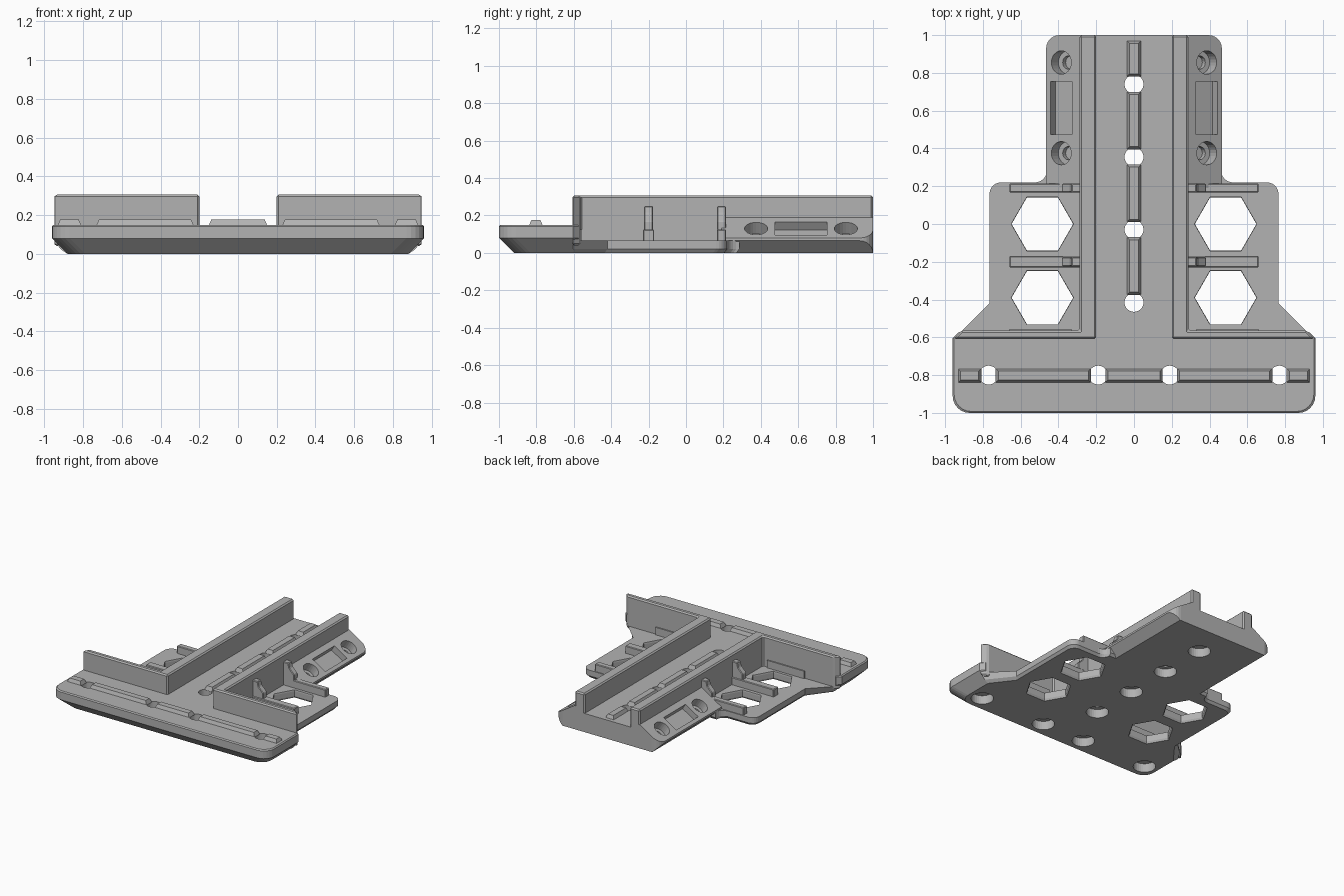
import bpy, bmesh, math
from mathutils import Matrix, Vector

if "Cube" in bpy.data.objects:
    bpy.data.objects.remove(bpy.data.objects["Cube"])

grey = bpy.data.materials.new("mid_grey")
grey.use_nodes = True
colour = (0.45, 0.45, 0.45, 1)
grey.diffuse_color = colour
grey.node_tree.nodes["Principled BSDF"].inputs["Base Color"].default_value = colour


def finish(name, bm):
    bmesh.ops.recalc_face_normals(bm, faces=bm.faces)
    mesh = bpy.data.meshes.new(name)
    bm.to_mesh(mesh)
    bm.free()
    mesh.materials.append(grey)
    obj = bpy.data.objects.new(name, mesh)
    bpy.context.scene.collection.objects.link(obj)
    return obj


def loft(name, rings):
    """Solid through stacked rings that share a point count."""
    bm = bmesh.new()
    loops = [[bm.verts.new(p) for p in ring] for ring in rings]
    n = len(loops[0])
    for a, b in zip(loops, loops[1:]):
        for i in range(n):
            j = (i + 1) % n
            bm.faces.new((a[i], a[j], b[j], b[i]))
    bm.faces.new(loops[0])
    bm.faces.new(loops[-1])
    return finish(name, bm)


def prism(name, outline, z0, z1):
    return loft(name, [[(x, y, z) for x, y in outline] for z in (z0, z1)])


def along_y(name, section, y0, y1):
    return loft(name, [[(x, y, z) for x, z in section] for y in (y0, y1)])


def mirrored(half):
    return half + [(-x, y) for x, y in reversed(half)]


def arc(cx, cy, r, start, end, steps=6):
    angles = [math.radians(start + (end - start) * i / steps) for i in range(steps + 1)]
    return [(cx + r * math.cos(a), cy + r * math.sin(a)) for a in angles]


def circle(x, y, r, sides=32):
    return arc(x, y, r, 0, 360, sides)[:-1]


def box(name, x0, x1, y0, y1, z0, z1):
    return prism(name, [(x0, y0), (x1, y0), (x1, y1), (x0, y1)], z0, z1)


def frustum(name, x0, x1, y0, y1, z0, z1, inset):
    """Box whose top is drawn in on all sides."""
    def ring(d, z):
        return [(x0 + d, y0 + d, z), (x1 - d, y0 + d, z), (x1 - d, y1 - d, z), (x0 + d, y1 - d, z)]
    return loft(name, [ring(0, z0), ring(inset, z1)])


def bevel(obj, width):
    mod = obj.modifiers.new("edge_bevel", "BEVEL")
    mod.width = width
    mod.segments = 1
    mod.limit_method = "ANGLE"


def combine(obj, others, operation):
    """Boolean the others into obj and remove them."""
    for other in others:
        other.hide_render = True
        mod = obj.modifiers.new(operation, "BOOLEAN")
        mod.operation = operation
        mod.solver = "EXACT"
        mod.object = other
    bpy.context.view_layer.update()
    graph = bpy.context.evaluated_depsgraph_get()
    mesh = bpy.data.meshes.new_from_object(obj.evaluated_get(graph))
    obj.modifiers.clear()
    obj.data = mesh
    for other in others:
        bpy.data.objects.remove(other)


# Front bar with a deep chamfer under its edge
def bar_ring(inset, z):
    half = [(0, -1 + inset)] + arc(0.87 - inset, -0.91 + inset, 0.09, -90, 0)
    half += [(0.96 - inset, -0.605), (0.93 - inset, -0.575), (0, -0.575)]
    return [(x, y, z) for x, y in mirrored(half) if True]


def bar_solid():
    rings = []
    for inset, z in ((0.08, 0), (0, 0.08), (0, 0.142), (0.008, 0.15)):
        ring = bar_ring(inset, z)
        rings.append([p for i, p in enumerate(ring) if p not in ring[:i]])
    return loft("base_plate", rings)


base = bar_solid()


# Side wing floor, with a diagonal brace to the bar and a fillet to the neck
def wing_ring(inset, diagonal_inset, z):
    half = [(0.96 - diagonal_inset, -0.605), (0.765 - inset, -0.42 - inset)]
    half += arc(0.705 - inset, 0.16 - inset, 0.06, 0, 90)
    half += arc(0.525, 0.285 - inset, 0.065, 270, 180)
    return [(x, y, z) for x, y in mirrored(half)]


wings = loft("wings", [wing_ring(0.015, 0.08, 0), wing_ring(0, 0.05, 0.02), wing_ring(0, 0.01, 0.065)])

# Neck: rounded block trimmed to a section with sloping shoulders
neck_half = [(0.465, 0.19)] + arc(0.395, 0.93, 0.07, 0, 90)
neck = prism("neck", mirrored(neck_half), -0.1, 0.3)
shoulder = along_y("shoulder", mirrored([(0.40, 0), (0.465, 0.065), (0.465, 0.08), (0.29, 0.19),
                                         (0.25, 0.19), (0.25, 0.15)]), 0.1, 1.1)
combine(neck, [shoulder], "INTERSECT")
core = box("core", -0.285, 0.285, -0.62, 0.5, 0, 0.15)
combine(base, [wings, core, neck], "UNION")

# Screw holes with counterbores underneath
bar_holes = [-0.77, -0.19, 0.19, 0.77]
stem_holes = [-0.415, -0.03, 0.355, 0.74]
spots = [(x, -0.8) for x in bar_holes] + [(0, y) for y in stem_holes]
cutters = []
for x, y in spots:
    cutters.append(prism("screw_cutter", circle(x, y, 0.05), -0.1, 0.4))
    cutters.append(prism("counterbore_cutter", circle(x, y, 0.082), -0.1, 0.07))

# Hexagonal windows in the wings, flared slightly below
for side in (-1, 1):
    for y in (0, -0.39):
        hexes = [(0.178, -0.01), (0.163, 0.015), (0.163, 0.054), (0.172, 0.1)]
        cutters.append(loft("window_cutter", [[(px, py, z) for px, py in circle(side * 0.485, y, r, 6)]
                                              for r, z in hexes]))

# Round sockets and a square pocket sunk into each sloping shoulder
for side in (-1, 1):
    tilt = Matrix.Rotation(side * math.radians(32), 4, "Y")
    for y in (0.375, 0.855):
        for r, depth in ((0.062, 0.07), (0.035, 0.10)):
            cutter = prism("socket_cutter", circle(0, 0, r, 24), -depth, 0.08)
            cutter.data.transform(Matrix.Translation((side * 0.385, y, 0.13)) @ tilt)
            cutters.append(cutter)
    cutter = box("pocket_cutter", -0.066, 0.066, -0.14, 0.14, -0.05, 0.08)
    cutter.data.transform(Matrix.Translation((side * 0.385, 0.615, 0.13)) @ tilt)
    cutters.append(cutter)
combine(base, cutters, "DIFFERENCE")

# Locating ridges between the screw holes
bar_ends = [-0.97] + bar_holes + [0.97]
for a, b in zip(bar_ends, bar_ends[1:]):
    frustum("bar_ridge", a + 0.038, b - 0.038, -0.84, -0.765, 0.145, 0.177, 0.014)
stem_ends = stem_holes + [1.01]
for a, b in zip(stem_ends, stem_ends[1:]):
    frustum("stem_ridge", -0.038, 0.038, a + 0.04, b - 0.04, 0.145, 0.177, 0.014)

for side, label in ((1, "left"), (-1, "right")):
    # Tall L-shaped wall beside the channel and behind the bar
    corner = [(0.2, -0.608), (0.955, -0.608), (0.915, -0.565), (0.288, -0.565), (0.288, 1), (0.2, 1)]
    wall = prism(label + "_wall", [(side * x, y) for x, y in corner], 0.04, 0.307)
    bevel(wall, 0.01)
    # Cross ribs and clip posts on the wing
    for y, half in ((-0.2, 0.03), (0.19, 0.024)):
        rib = box(label + "_rib", *sorted((side * 0.28, side * 0.66)), y - half, y + half, 0.05, 0.125)
        bevel(rib, 0.005)
        section = [(0.27, 0.05), (0.38, 0.05), (0.38, 0.17), (0.34, 0.21), (0.33, 0.25), (0.27, 0.25)]
        post = along_y(label + "_post", [(side * x, z) for x, z in section], y - 0.024, y + 0.024)
        bevel(post, 0.005)
    box(label + "_wall_strip", *sorted((side * 0.33, side * 0.66)), -0.57, -0.555, 0.05, 0.125)
